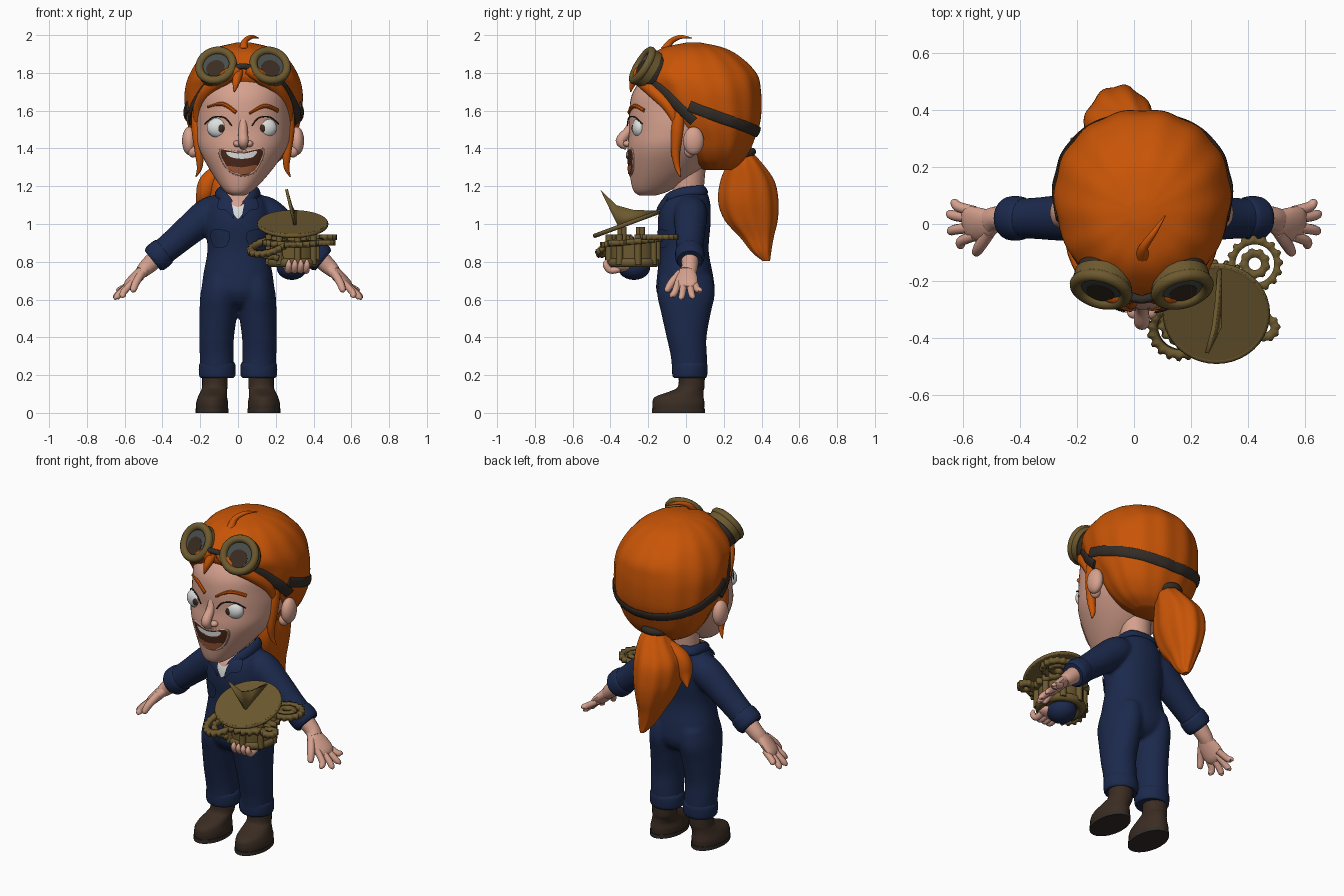
import bpy, bmesh, math
from mathutils import Vector
from mathutils.bvhtree import BVHTree

if "Cube" in bpy.data.objects:
    bpy.data.objects.remove(bpy.data.objects["Cube"])


def material(name, *rgb):
    m = bpy.data.materials.new(name)
    m.use_nodes = True
    m.diffuse_color = (*rgb, 1)
    m.node_tree.nodes["Principled BSDF"].inputs["Base Color"].default_value = (*rgb, 1)
    return m


hair = material("orange hair", .58, .09, .002)
skin = material("skin", .67, .355, .27)
blue = material("navy cloth", .011, .022, .072)
brass = material("brass", .15, .1, .028)
boot = material("boot leather", .042, .025, .016)
strap = material("dark strap", .033, .025, .02)
white = material("white", .72, .74, .73)
glass = material("lens glass", .065, .075, .07)
dark = material("mouth inside", .07, .02, .01)
tongue_red = material("tongue", .33, .1, .04)
made = []


def finish(name, bm, mat):
    bmesh.ops.recalc_face_normals(bm, faces=bm.faces)
    mesh = bpy.data.meshes.new(name)
    bm.to_mesh(mesh)
    bm.free()
    mesh.materials.append(mat)
    ob = bpy.data.objects.new(name, mesh)
    bpy.context.collection.objects.link(ob)
    made.append(ob)
    return ob


def spline(pts, n=5, closed=False):
    k, out = len(pts), []
    at = lambda j: pts[j % k] if closed else pts[max(0, min(k - 1, j))]
    for i in range(k if closed else k - 1):
        for t in (s / n for s in range(n)):
            out.append([.5 * (2 * b + (c - a) * t + (2 * a - 5 * b + 4 * c - d) * t * t
                              + (3 * b - a - 3 * c + d) * t ** 3)
                        for a, b, c, d in zip(at(i - 1), at(i), at(i + 1), at(i + 2))])
    return out if closed else out + [list(pts[-1])]


def tube(name, pts, mat, flat=False, closed=False, sides=16, wave=0, waves=14, power=2):
    """Sweep an oval along (x, y, z, rx[, ry]); flat keeps every ring level."""
    path = spline([(*p, p[3]) if len(p) == 4 else p for p in pts], 5, closed)
    k, bm, rings, side = len(path), bmesh.new(), [], None
    for i, p in enumerate(path):
        after = path[(i + 1) % k] if closed else path[min(i + 1, k - 1)]
        before = path[i - 1] if closed else path[max(i - 1, 0)]
        t = (Vector(after[:3]) - Vector(before[:3])).normalized()
        if flat:
            side, up = Vector((1, 0, 0)), Vector((0, 1, 0))
        else:
            side = side or t.cross(Vector((0, 0, 1)))
            side = side if side.length > .01 else Vector((1, 0, 0))
            side = (side - t * side.dot(t)).normalized()
            up = side.cross(t)
        ring = []
        for j in range(sides):
            a = 2 * math.pi * j / sides
            c, s = math.cos(a), math.sin(a)
            g = 1 + wave * math.cos(waves * a)
            c = math.copysign(abs(c) ** (2 / power), c) * max(p[3], .002) * g
            s = math.copysign(abs(s) ** (2 / power), s) * max(p[4], .002) * g
            ring.append(bm.verts.new(Vector(p[:3]) + side * c + up * s))
        rings.append(ring)
    for i in range(k if closed else k - 1):
        a, b = rings[i], rings[(i + 1) % k]
        for j in range(sides):
            bm.faces.new((a[j - 1], a[j], b[j], b[j - 1]))
    if not closed:
        bm.faces.new(rings[0])
        bm.faces.new(rings[-1])
    return finish(name, bm, mat)


def primitive(name, add, mat, loc, scale=(1, 1, 1), facing=None, **kw):
    add(location=loc, **kw)
    ob = bpy.context.object
    ob.name, ob.scale = name, scale
    if facing:
        ob.rotation_euler = Vector(facing).to_track_quat('Z', 'Y').to_euler()
    ob.data.materials.append(mat)
    made.append(ob)


def blob(name, mat, loc, scale):
    primitive(name, bpy.ops.mesh.primitive_uv_sphere_add, mat, loc, scale, segments=24, ring_count=16)


def disc(name, mat, loc, r, depth, facing=(0, 0, 1)):
    primitive(name, bpy.ops.mesh.primitive_cylinder_add, mat, loc, (1, 1, 1), facing, vertices=40, radius=r, depth=depth)


def torus(name, mat, loc, r, thick, facing=(0, 0, 1)):
    primitive(name, bpy.ops.mesh.primitive_torus_add, mat, loc, (1, 1, 1), facing,
              major_radius=r, minor_radius=thick, major_segments=40, minor_segments=10)


def surface(ob):
    return BVHTree.FromPolygons([v.co for v in ob.data.vertices], [p.vertices for p in ob.data.polygons])


def front_of(tree, x, z, lift):
    hit = tree.ray_cast(Vector((x, -2, z)), Vector((0, 1, 0)))[0]
    return Vector((x, hit.y - lift if hit else 0, z))


def decal(name, tree, outline, mat, lift=.006):
    """A thin patch that follows the front of a surface."""
    pts, bm = spline(outline, 4, True), bmesh.new()
    cx, cz = (sum(p[i] for p in pts) / len(pts) for i in (0, 1))
    rings = [[bm.verts.new(front_of(tree, cx + (x - cx) * f, cz + (z - cz) * f, lift)) for x, z in pts]
             for f in (1, .8, .6, .4, .2)]
    for a, b in zip(rings, rings[1:]):
        for j in range(len(pts)):
            bm.faces.new((a[j - 1], a[j], b[j], b[j - 1]))
    bm.faces.new(rings[-1])
    finish(name, bm, mat)


def gear(name, loc, r, teeth, facing=(0, 0, 1), hole=.68):
    bm, n = bmesh.new(), teeth * 4
    ring = lambda f: [bm.verts.new((f(j) * math.cos(2 * math.pi * j / n), f(j) * math.sin(2 * math.pi * j / n), 0))
                      for j in range(n)]
    a, b = ring(lambda j: r if j % 4 < 2 else r * .9), ring(lambda j: r * hole)
    for j in range(n):
        bm.faces.new((a[j - 1], a[j], b[j], b[j - 1]))
    ob = finish(name, bm, brass)
    ob.location, ob.rotation_euler = loc, Vector(facing).to_track_quat('Z', 'Y').to_euler()
    mod = ob.modifiers.new("thickness", 'SOLIDIFY')
    mod.thickness, mod.offset = .03, 0


# Head and neck
head = tube("head", [(0, -.205, 1.15, .03, .04), (.003, -.18, 1.18, .08, .1), (.015, -.115, 1.28, .16, .185),
                     (.025, -.06, 1.4, .232, .25), (.03, -.02, 1.5, .25, .28), (.03, 0, 1.6, .25, .3),
                     (.03, 0, 1.7, .242, .28), (.03, .02, 1.8, .2, .22), (.03, .03, 1.88, .1, .1)],
            skin, True, sides=48, power=2.15)
tube("neck", [(0, .01, 1.04, .085), (0, .01, 1.16, .083), (.01, .02, 1.36, .09)], skin, True)
face = surface(head)
for side in (-1, 1):
    blob("ear", skin, (.027 + side * .285, .04, 1.44), (.038, .055, .075))
    blob("ear_lobe", skin, (.027 + side * .265, .02, 1.385), (.028, .03, .033))
    blob("nostril", skin, (.028 + side * .03, -.308, 1.425), (.023, .025, .018))
    ex = .02 + side * .12
    blob("eyeball", white, (ex, -.245, 1.51), (.065, .04, .055))
    blob("iris", boot, (ex - side * .01, -.276, 1.507), (.02, .012, .024))
    tube("eyelash", [(*front_of(face, ex + dx * side, z, .014), .0035)
                     for dx, z in ((-.066, 1.52), (-.03, 1.562), (.03, 1.566), (.075, 1.53))], strap, sides=8)
tube("nose", [(.026, -.275, 1.57, .02), (.027, -.3, 1.5, .024), (.028, -.345, 1.44, .028), (.028, -.31, 1.41, .02)], skin)
for arc in (((-.16, 1.62), (-.08, 1.635), (-.01, 1.59)), ((.06, 1.585), (.14, 1.625), (.21, 1.6))):
    tube("eyebrow", [(*front_of(face, x, z, .002), r) for (x, z), r in zip(arc, (.006, .011, .011))], hair, sides=8)

# Open laughing mouth
lips = [(-.095, 1.39), (.015, 1.378), (.13, 1.395), (.115, 1.32), (.07, 1.268), (0, 1.262), (-.06, 1.3)]
decal("mouth", face, lips, dark, .004)
decal("upper_teeth", face, [(-.06, 1.382), (.02, 1.372), (.098, 1.386), (.08, 1.355), (.02, 1.345), (-.04, 1.355)], white, .009)
decal("tongue", face, [(-.06, 1.307), (.02, 1.3), (.1, 1.312), (.07, 1.273), (0, 1.266)], tongue_red, .008)
tube("lips", [(*front_of(face, x, z, -.002), .008) for x, z in lips], skin, closed=True, sides=8)

# Hair cap, locks and ponytail
cap = tube("hair_cap", [(.03, .17, 1.285, .09, .07), (.03, .165, 1.32, .17, .125), (.03, .16, 1.38, .23, .175),
                        (.03, .155, 1.45, .267, .21), (.03, .135, 1.53, .295, .258), (.03, .11, 1.62, .308, .292),
                        (.03, .09, 1.71, .308, .308), (.03, .06, 1.79, .285, .32), (.03, .05, 1.87, .235, .258),
                        (.03, .04, 1.93, .155, .17), (.03, .04, 1.96, .04, .04)],
           hair, True, sides=112, wave=.01, power=2.08)
for side in (-1, 1):
    X = lambda d: .027 + side * d
    tube("side_lock", [(X(.235), -.03, 1.62, .035), (X(.238), -.045, 1.5, .035), (X(.232), -.055, 1.38, .024),
                       (X(.23), -.045, 1.3, .015), (X(.25), -.03, 1.25, .003)], hair)
    tube("fringe", [(X(.03), -.24, 1.82, .035), (X(.1), -.25, 1.775, .035), (X(.185), -.18, 1.71, .035),
                    (X(.232), -.09, 1.62, .032), (X(.235), -.05, 1.54, .025)], hair)
tube("forehead_lock", [(0, -.24, 1.81, .03), (-.01, -.28, 1.75, .02), (-.02, -.293, 1.7, .003)], hair)
tube("top_tuft", [(.03, -.11, 1.92, .025), (.035, -.08, 1.965, .016), (.07, -.03, 1.99, .011), (.11, .03, 1.985, .002)], hair)
tube("ponytail", [(0, .29, 1.39, .045), (-.01, .31, 1.33, .085), (-.045, .325, 1.23, .125, .14),
                  (-.05, .33, 1.12, .125, .157), (-.045, .345, 1.02, .1, .138), (-.035, .375, .93, .068, .088),
                  (-.02, .4, .85, .042, .05), (-.01, .425, .805, .014, .02)], hair, True, sides=64, wave=.03, waves=9)
tube("ponytail_curl", [(-.06, .29, 1.31, .03), (-.15, .27, 1.23, .05), (-.18, .27, 1.15, .045), (-.22, .3, 1.08, .004)], hair)
torus("hair_tie", strap, (0, .3, 1.365), .052, .022, (0, .35, -1))

# Goggles and their strap, which steps up behind the ears
cap_tree = surface(cap)
for name, start, end, height, slope in (("strap_left", -58, -8, 1.5, .3), ("strap_right", 188, 238, 1.5, .3),
                                        ("strap_back", -12, 192, 1.6, .115)):
    band = []
    for i in range(21):
        a = math.radians(start + (end - start) * i / 20)
        d = Vector((math.cos(a), math.sin(a), 0))
        core = Vector((.03, .08, height - slope * d.y))
        hit = cap_tree.ray_cast(core + d * 2, -d)[0] or core + d * .3
        band.append((*(hit + d * .003), .009, .029))
    tube(name, band, strap, sides=12)
for side in (-1, 1):
    n = Vector((side * .22, -.82, .5)).normalized()
    c = Vector((.027 + side * .139, -.215, 1.83))
    low = (Vector((0, 0, -1)) + n * n.z).normalized()
    disc("goggle_cup", strap, c - n * .05, .1, .07, n)
    disc("goggle_barrel", brass, c - n * .01, .106, .05, n)
    torus("goggle_rim", brass, c + n * .018, .091, .022, n)
    disc("goggle_lens", glass, c + n * .015, .082, .012, n)
    disc("lens_tint", boot, c + n * .02 + low * .02, .05, .006, n)
tube("goggle_bridge", [(-.03, -.25, 1.825, .018), (.027, -.265, 1.835, .015), (.085, -.25, 1.825, .018)], strap)

# Coverall body
torso = tube("torso", [(0, 0, .555, .06, .08), (0, 0, .585, .13, .125), (0, -.003, .645, .187, .154),
                       (0, -.005, .73, .184, .148), (0, -.01, .86, .162, .13), (0, -.01, 1.0, .172, .14),
                       (0, -.002, 1.1, .156, .132), (0, .015, 1.16, .115, .1), (0, .02, 1.185, .085, .08)],
             blue, True, sides=40, power=2.2)
chest = surface(torso)
decal("skin_neckline", chest, [(-.06, 1.16), (0, 1.165), (.06, 1.16), (.035, 1.1), (0, 1.07), (-.035, 1.1)], skin, .005)
decal("undershirt", chest, [(-.04, 1.1), (0, 1.09), (.04, 1.1), (.025, 1.055), (0, 1.025), (-.025, 1.055)], white, .008)
for side in (-1, 1):
    decal("lapel", chest, [(side * x, z) for x, z in ((.02, 1.03), (.06, 1.07), (.105, 1.08), (.1, 1.13), (.05, 1.15))], blue, .016)
    decal("chest_pocket", chest, [(side * x, z) for x, z in ((.05, .96), (.14, .965), (.135, .89), (.1, .875), (.055, .89))], blue, .009)
half = [(.025, -.125, 1.08), (.075, -.09, 1.14), (.102, -.01, 1.17), (.075, .085, 1.18)]
tube("collar", [(*p, .014, .028) for p in half + [(-x, y, z) for x, y, z in half[::-1]]], blue, sides=12)

# Limbs, mirrored
cloth = [torso]
for s in (-1, 1):
    cloth.append(tube("trouser_leg", [
        (s * .09, 0, .72, .09, .14), (s * .098, 0, .63, .101, .153), (s * .104, 0, .53, .1, .132),
        (s * .113, .003, .4, .092, .106), (s * .113, .015, .3, .09, .096), (s * .11, .02, .2, .09, .092)], blue, True, sides=28))
    tube("trouser_cuff", [(s * .11, .02, .185, .086, .084), (s * .11, .02, .2, .096, .092),
                          (s * .11, .02, .25, .097, .094), (s * .11, .02, .27, .087, .086)], blue, True, sides=28)
    tube("boot", [(s * .137, -.04, .015, .084, .135), (s * .137, -.04, .05, .085, .138), (s * .135, -.035, .085, .077, .128),
                  (s * .128, .005, .115, .07, .088), (s * .123, .028, .14, .067, .07), (s * .122, .03, .21, .068, .07)], boot, True, sides=28)
    tube("boot_sole", [(s * .137, -.04, 0, .087, .141), (s * .137, -.04, .022, .087, .141)], strap, True, sides=28)
    cloth.append(tube("sleeve", [(s * .08, .02, 1.08, .075), (s * .15, .025, 1.055, .089), (s * .25, .022, .975, .082),
                                 (s * .35, .02, .89, .073), (s * .43, .02, .825, .07)], blue, sides=24))
    tube("sleeve_cuff", [(s * .385, .02, .862, .068), (s * .4, .02, .85, .077), (s * .435, .02, .82, .077),
                         (s * .452, .02, .806, .066)], blue, sides=24)
    tube("forearm", [(s * .42, .02, .83, .05), (s * .48, .02, .775, .043), (s * .51, .01, .745, .045, .035)], skin)
    tube("palm", [(s * .485, .015, .77, .035, .03), (s * .53, 0, .725, .06, .03), (s * .575, 0, .68, .062, .026),
                  (s * .595, 0, .66, .045, .015)], skin)
    for y, tip in ((-.042, (.61, -.075, .61)), (-.012, (.645, -.025, .6)), (.02, (.648, .035, .605)), (.045, (.632, .075, .64))):
        x, ty, z = tip
        tube("finger", [(s * .56, y, .69, .018), (s * (x + .6) / 2, (y + ty) / 2, (z + .67) / 2, .018),
                        (s * x, ty, z + .008, .015), (s * x, ty, z, .004)], skin, sides=12)
    tube("thumb", [(s * .51, -.03, .74, .022), (s * .54, -.075, .69, .021), (s * .555, -.1, .65, .016),
                   (s * .558, -.106, .64, .004)], skin, sides=12)

# Fuse torso, legs and sleeves into one soft garment
bpy.ops.object.select_all(action='DESELECT')
for ob in cloth:
    ob.select_set(True)
    made.remove(ob)
bpy.context.view_layer.objects.active = torso
bpy.ops.object.join()
torso.name = "coverall"
fuse = torso.modifiers.new("fuse", 'REMESH')
fuse.mode, fuse.voxel_size, fuse.use_smooth_shade = 'VOXEL', .011, True
torso.modifiers.new("soften", 'SMOOTH').iterations = 5

# Sundial machine: dial plate and pointer
up = Vector((0, -.35, .94))
disc("dial_plate", brass, (.29, -.315, 1.0), .182, .022, up)
torus("dial_rim", brass, (.29, -.315, 1.0), .177, .012, up)
bm = bmesh.new()
bm.faces.new([bm.verts.new((.31 - .2 * (z - 1.005 - .37 * (y + .315)), y, z)) for y, z in
              ((-.455, 1.185), (-.37, 1.1), (-.28, 1.075), (-.15, 1.07), (-.36, .99), (-.39, 1.05))])
bmesh.ops.triangulate(bm, faces=bm.faces)
finish("dial_pointer", bm, brass).modifiers.new("thickness", 'SOLIDIFY').thickness = .015

# Sundial machine: drum, gears and pins
disc("machine_drum", brass, (.29, -.28, .85), .125, .13)
torus("drum_base", brass, (.29, -.28, .795), .115, .025)
gear("crown_gear", (.29, -.29, .905), .165, 24, (0, -.1, 1))
gear("back_gear", (.425, -.14, .93), .1, 16)
gear("back_gear_hub", (.425, -.14, .93), .055, 9, hole=.4)
gear("front_gear", (.155, -.375, .88), .11, 18, (-.25, -.4, 1))
gear("front_gear_lower", (.17, -.34, .835), .09, 14, (.2, -.1, 1))
gear("small_gear", (.465, -.365, .9), .05, 10, hole=.3)
for i in range(8):
    a = i * math.pi / 4 + .2
    c, s = math.cos(a), math.sin(a)
    disc("machine_pin", brass, (.29 + .13 * c, -.28 + .13 * s, .865), .018, .16)
    if i % 2:
        disc("dial_post", brass, (.29 + .07 * c, -.29 + .07 * s, .94), .014, .09)

# Hand and cuff under the machine
blob("holding_cuff", blue, (.285, -.275, .77), (.08, .085, .066))
blob("holding_palm", skin, (.31, -.34, .775), (.075, .06, .03))
for i in range(4):
    x = .265 + i * .032
    tube("holding_finger", [(x, -.35, .762, .018), (x, -.4, .755, .018), (x + .004, -.425, .785, .016), (x + .004, -.42, .81, .006)], skin, sides=12)

# Smooth shading with crisp edges
bpy.ops.object.select_all(action='DESELECT')
for ob in made:
    ob.select_set(True)
bpy.context.view_layer.objects.active = made[0]
bpy.ops.object.shade_smooth_by_angle(angle=math.radians(40))
